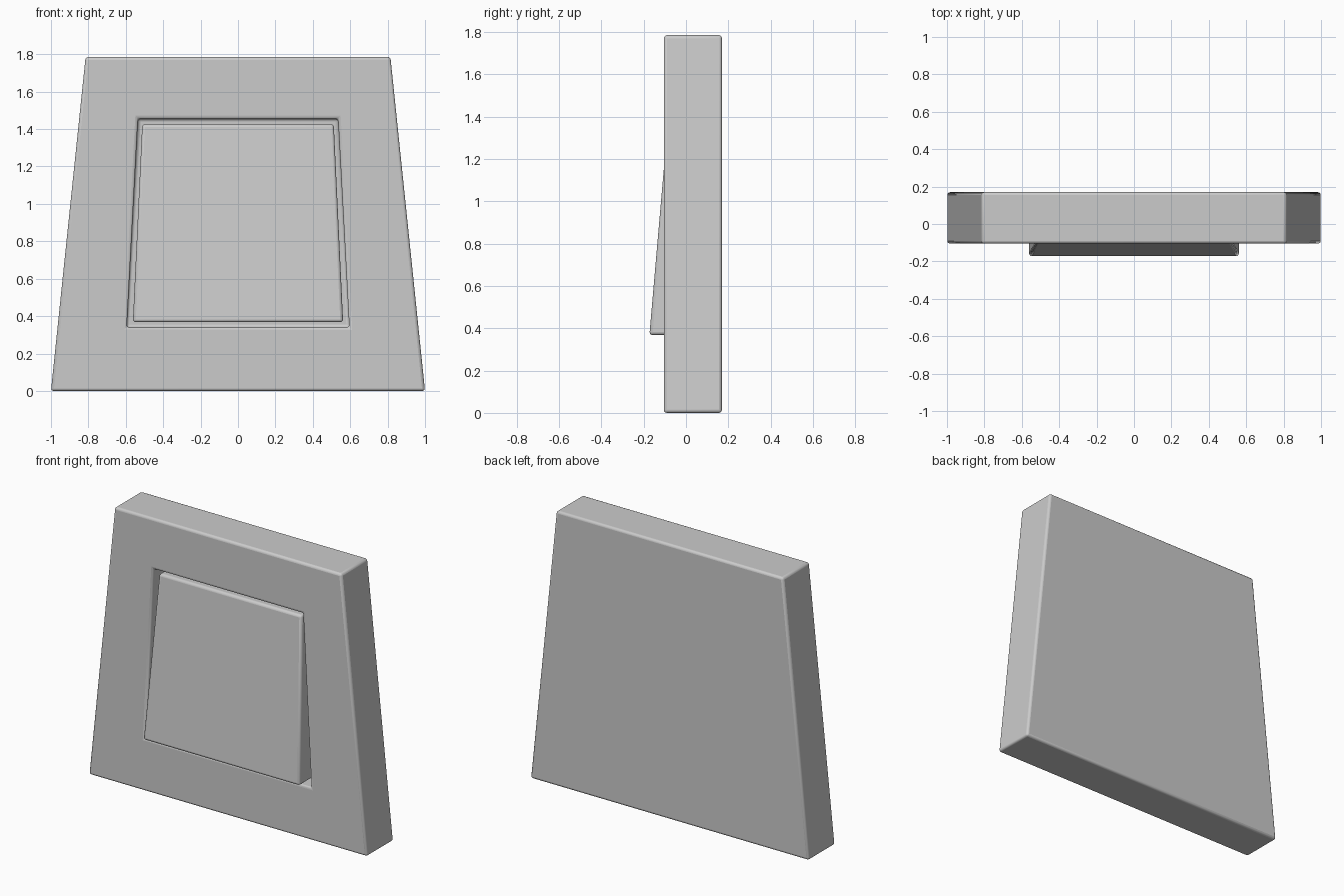
import bpy
import bmesh

if "Cube" in bpy.data.objects:
    bpy.data.objects.remove(bpy.data.objects["Cube"])


def ring(y_bottom, y_top, half_bottom, half_top, z0, z1):
    """Trapezoid outline in the xz plane, optionally leaning in y."""
    return [(-half_bottom, y_bottom, z0), (half_bottom, y_bottom, z0),
            (half_top, y_top, z1), (-half_top, y_top, z1)]


def loft(name, rings, bevel):
    """Skin successive outlines, cap both ends, round the edges."""
    bm = bmesh.new()
    loops = [[bm.verts.new(p) for p in r] for r in rings]
    for a, b in zip(loops, loops[1:]):
        for i in range(4):
            j = (i + 1) % 4
            bm.faces.new((a[i], a[j], b[j], b[i]))
    bm.faces.new(loops[0])
    bm.faces.new(loops[-1])
    bmesh.ops.recalc_face_normals(bm, faces=bm.faces)
    mesh = bpy.data.meshes.new(name)
    bm.to_mesh(mesh)
    bm.free()
    obj = bpy.data.objects.new(name, mesh)
    bpy.context.collection.objects.link(obj)
    mod = obj.modifiers.new("rounded_edges", "BEVEL")
    mod.width = bevel
    mod.segments = 3
    mod.limit_method = "ANGLE"
    bpy.ops.object.select_all(action="DESELECT")
    bpy.context.view_layer.objects.active = obj
    obj.select_set(True)
    bpy.ops.object.shade_smooth_by_angle(angle=0.7)
    return obj


FRONT, BACK, FLOOR = -0.105, 0.17, 0.02

# Tapered wall plate with a recess in its front
loft("switch_plate", [
    ring(BACK, BACK, 1.0, 0.815, 0.0, 1.785),
    ring(FRONT, FRONT, 1.0, 0.815, 0.0, 1.785),
    ring(FRONT, FRONT, 0.595, 0.535, 0.34, 1.455),
    ring(FLOOR, FLOOR, 0.595, 0.535, 0.34, 1.455),
], 0.015)

# Rocker button, its face leaning out at the bottom
loft("rocker_button", [
    ring(FLOOR + 0.01, FLOOR + 0.01, 0.562, 0.512, 0.368, 1.425),
    ring(-0.173, -0.081, 0.562, 0.512, 0.368, 1.425),
], 0.015)
